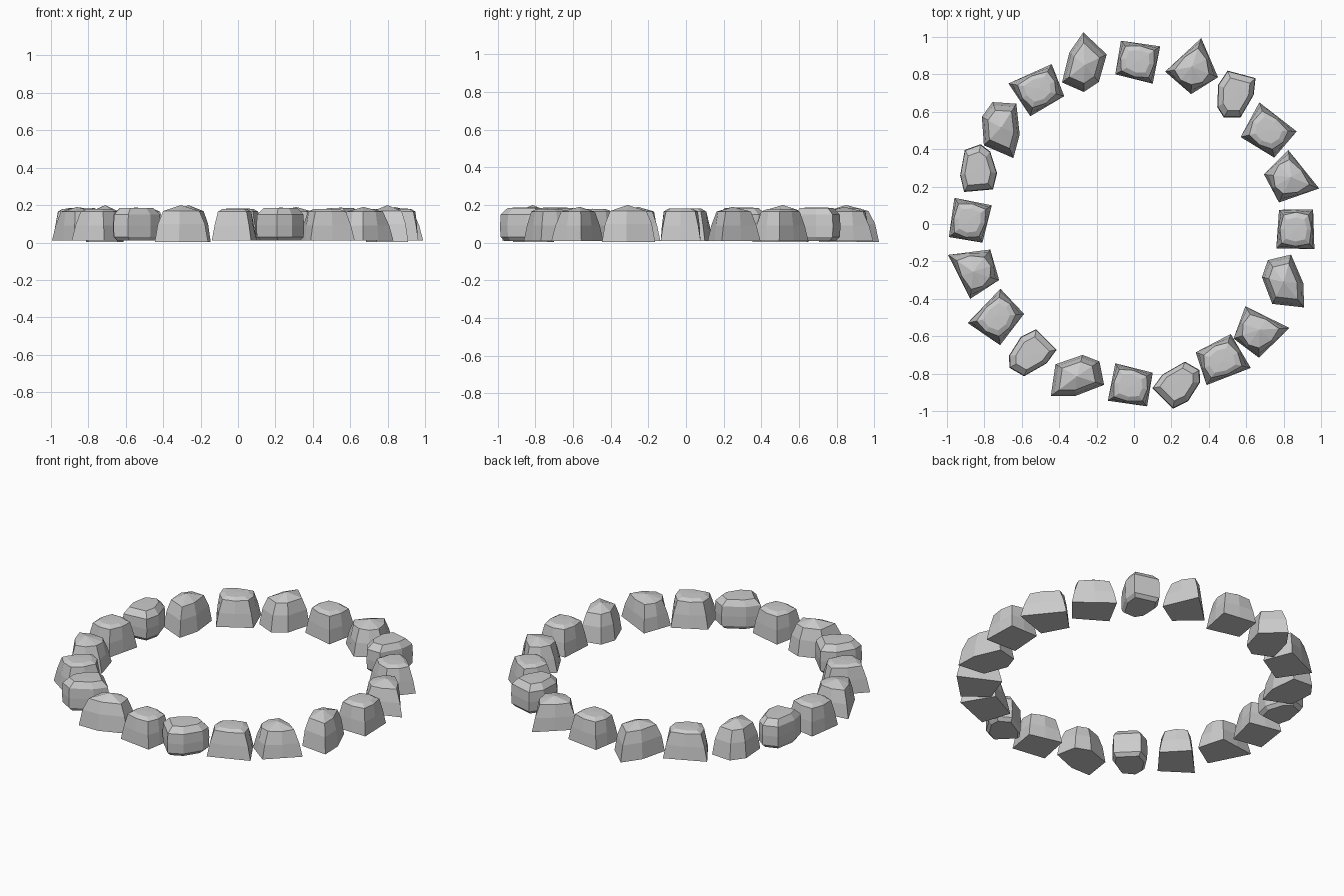
import bpy, bmesh
from math import radians, cos, sin

if "Cube" in bpy.data.objects:
    bpy.data.objects.remove(bpy.data.objects["Cube"])

# Stone kinds: ground outline, then rings of (z, corner scale, edge-middle scale), then peak height
KINDS = {
    "square": ([(-.09, .11), (.12, .08), (.08, -.12), (-.12, -.07)],
               [(.01, 1, 1), (.09, .88, .96), (.165, .73, .87), (.18, .5, .62)], .182),
    "slab": ([(-.05, .15), (.15, -.005), (.03, -.145), (-.15, -.035)],
             [(.01, 1, 1), (.09, .87, .95), (.165, .69, .84), (.178, .48, .6)], .18),
    "wedge": ([(-.015, .145), (.15, -.06), (-.065, -.135), (-.145, .015)],
              [(.01, 1, 1), (.09, .86, .95), (.165, .65, .82)], .19),
    "peaked": ([(-.115, .065), (.03, .115), (.12, .08), (.145, -.045),
                (-.01, -.105), (-.14, -.105)],
               [(.003, 1, 1), (.1, .88, .9), (.168, .68, .7)], .2),
    "round": ([(-.05, .13), (.10, .09), (.09, 0), (.02, -.12),
               (-.07, -.12), (-.105, -.065), (-.10, .055)],
              [(.01, .82, 1), (.03, .98, 1), (.09, 1, 1), (.15, .97, 1),
               (.172, .8, 1), (.185, .7, 1)], .186),
}


def stone_mesh(kind):
    outline, rings, peak = KINDS[kind]
    bm = bmesh.new()
    n = len(outline)
    levels = []
    for z, cs, ms in rings:
        ring = []
        for i, (x, y) in enumerate(outline):
            ring.append(bm.verts.new((x * cs, y * cs, z)))
            if n == 4:  # split each side once
                x2, y2 = outline[(i + 1) % n]
                ring.append(bm.verts.new(((x + x2) / 2 * ms, (y + y2) / 2 * ms, z)))
        levels.append(ring)
    m = len(levels[0])
    for a, b in zip(levels, levels[1:]):
        for i in range(m):
            j = (i + 1) % m
            bm.faces.new((a[i], a[j], b[j], b[i]))
    bm.faces.new(levels[0])
    top = bm.verts.new((0, 0, peak))
    for i in range(m):
        bm.faces.new((levels[-1][i], levels[-1][(i + 1) % m], top))
    bmesh.ops.recalc_face_normals(bm, faces=bm.faces)
    me = bpy.data.meshes.new(kind + "_stone")
    bm.to_mesh(me)
    bm.free()
    return me


# Ring of stones, clockwise from the back: kind, x, y, turn
STONES = [
    ("square", .02, .87, 0), ("wedge", .31, .84, 94), ("round", .55, .69, 0),
    ("slab", .72, .50, 0), ("wedge", .84, .25, 0), ("square", .865, -.03, -80),
    ("peaked", .80, -.31, 92), ("wedge", .67, -.565, 25), ("slab", .47, -.735, 239),
    ("round", .23, -.85, 150), ("square", -.02, -.865, 180), ("peaked", -.305, -.815, 0),
    ("round", -.545, -.70, -30), ("slab", -.735, -.495, 84), ("wedge", -.86, -.255, 168),
    ("square", -.88, .02, 90), ("round", -.845, .29, 200), ("peaked", -.71, .515, 75),
    ("slab", -.515, .725, 62), ("peaked", -.265, .85, -125),
]
meshes = {k: stone_mesh(k) for k in KINDS}
for i, (kind, x, y, turn) in enumerate(STONES):
    ob = bpy.data.objects.new(f"{kind}_stone_{i + 1}", meshes[kind])
    ob.location = (x, y, 0)
    ob.rotation_euler.z = radians(turn)
    bpy.context.collection.objects.link(ob)
